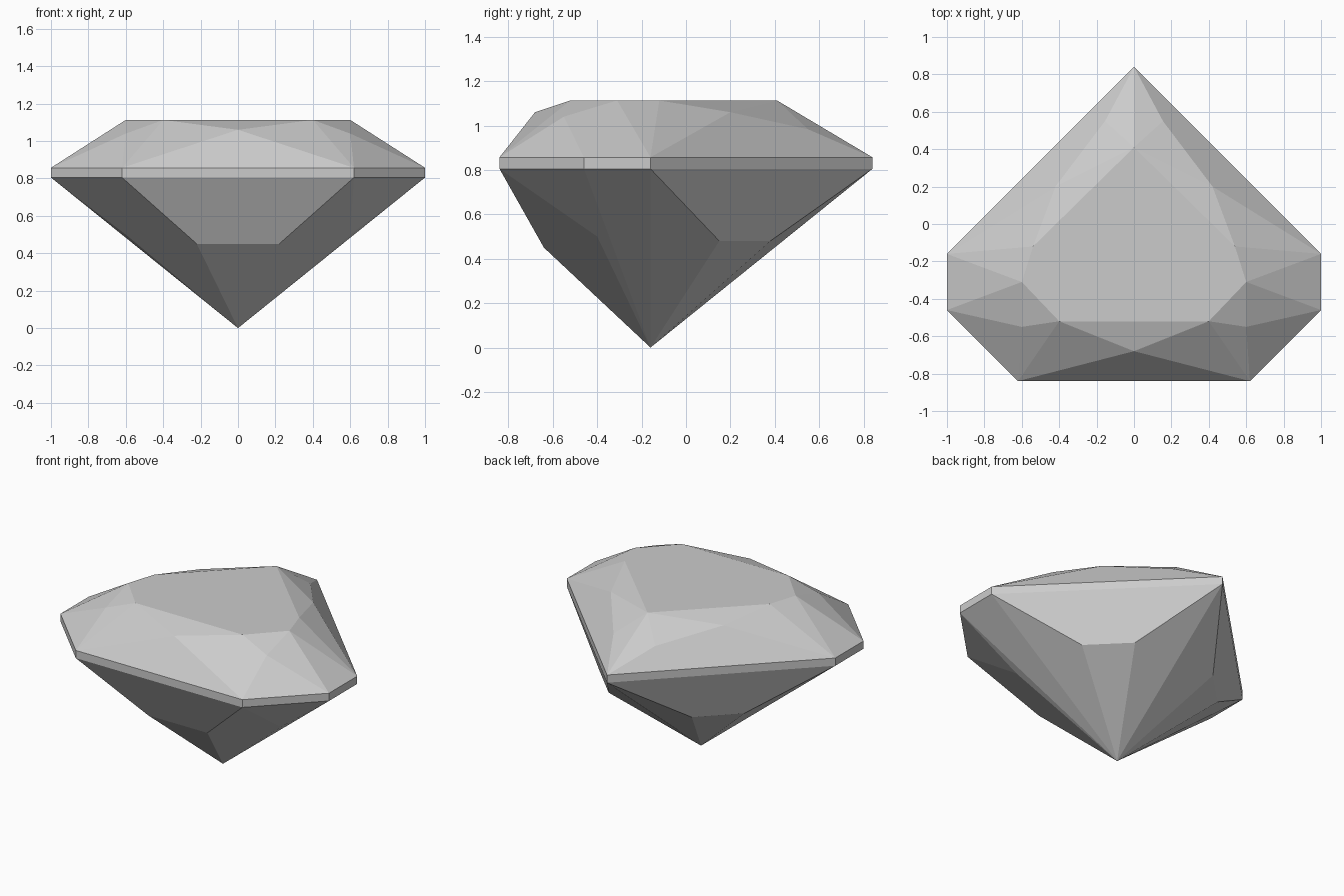
import bpy
import bmesh
from math import radians

old = bpy.data.objects.get("Cube")
if old:
    bpy.data.objects.remove(old, do_unlink=True)

# Stone colour
stone = bpy.data.materials.new("pale_grey_stone")
stone.use_nodes = True
grey = (0.6, 0.6, 0.6, 1)
stone.diffuse_color = grey
stone.node_tree.nodes["Principled BSDF"].inputs["Base Color"].default_value = grey

GIRDLE_LOW, GIRDLE_HIGH, TABLE = 0.805, 0.857, 1.113

# Half outlines, mirrored across x
outline = [(0, 0.84), (1, -0.16), (1, -0.46), (0.62, -0.84)]
table = [(0, 0.41), (0.54, -0.12), (0.6, -0.31), (0.4, -0.52)]
crown_corners = [(0.155, 0.55, 0.983), (0.42, 0.2, 1.06),
                 (0.6, -0.55, 1.04), (0, -0.68, 1.06)]
pavilion_corners = [(0, -0.16, 0), (0.22, -0.64, 0.45), (0.6, -0.4, 0.5),
                    (0.54, 0.15, 0.48), (0.31, 0.38, 0.48)]


def at_height(points, z):
    return [(x, y, z) for x, y in points]


def faceted_stone(name, half):
    """Wrap the mirrored facet corners in flat planes."""
    corners = set(half) | {(-x, y, z) for x, y, z in half if x}
    bm = bmesh.new()
    for corner in sorted(corners):
        bm.verts.new(corner)
    bmesh.ops.convex_hull(bm, input=bm.verts[:])
    bmesh.ops.dissolve_limit(bm, angle_limit=radians(1.5),
                             verts=bm.verts[:], edges=bm.edges[:])
    bmesh.ops.recalc_face_normals(bm, faces=bm.faces[:])
    mesh = bpy.data.meshes.new(name)
    bm.to_mesh(mesh)
    bm.free()
    mesh.materials.append(stone)
    obj = bpy.data.objects.new(name, mesh)
    bpy.context.collection.objects.link(obj)
    return obj


# Crown, girdle and pavilion form one closed cut stone
faceted_stone("cut_gemstone",
              at_height(outline, GIRDLE_LOW) + at_height(outline, GIRDLE_HIGH)
              + at_height(table, TABLE) + crown_corners + pavilion_corners)
